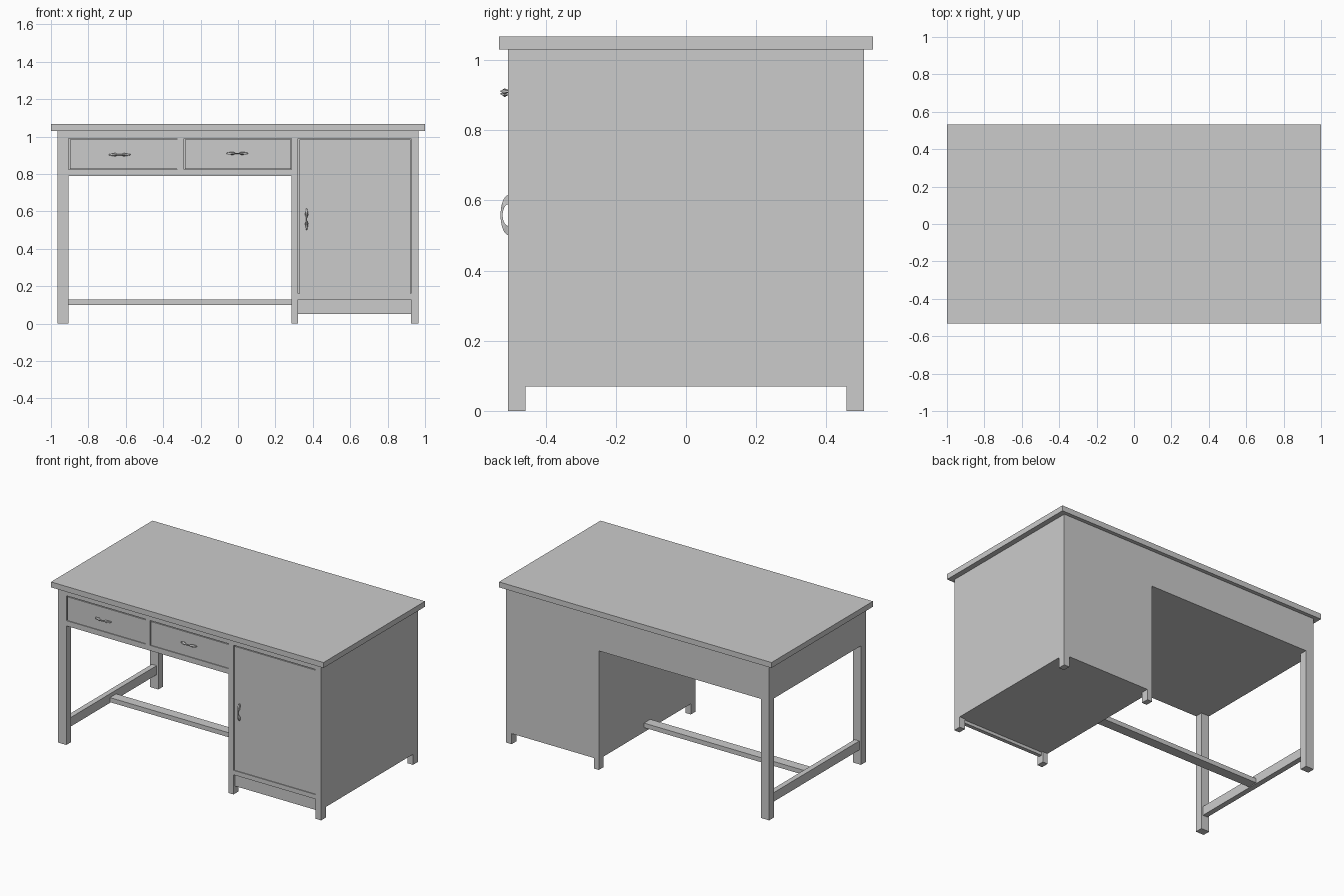
import bpy, bmesh, math
from mathutils import Matrix, Vector

cube = bpy.data.objects.get("Cube")
if cube:
    bpy.data.objects.remove(cube, do_unlink=True)

grey = bpy.data.materials.new("plain_grey")
grey.use_nodes = True
COLOUR = (0.6, 0.6, 0.6, 1)
grey.diffuse_color = COLOUR
grey.node_tree.nodes["Principled BSDF"].inputs["Base Color"].default_value = COLOUR


def add_object(name, bm):
    bmesh.ops.recalc_face_normals(bm, faces=bm.faces)
    mesh = bpy.data.meshes.new(name)
    bm.to_mesh(mesh)
    bm.free()
    mesh.materials.append(grey)
    obj = bpy.data.objects.new(name, mesh)
    bpy.context.collection.objects.link(obj)
    return obj


def box(name, x0, x1, y0, y1, z0, z1):
    bm = bmesh.new()
    size = Matrix.Diagonal((x1 - x0, y1 - y0, z1 - z0, 1))
    centre = Matrix.Translation(((x0 + x1) / 2, (y0 + y1) / 2, (z0 + z1) / 2))
    bmesh.ops.create_cube(bm, size=1, matrix=centre @ size)
    return add_object(name, bm)


F, B = -0.507, 0.507        # front and back planes of the body
L, R = -0.965, 0.965        # outer sides of the body
TOP = 1.03                  # underside of the desktop
IN = F + 0.027              # plane behind the front frame
KNEE_L, KNEE_R = -0.905, 0.285
DOOR_L, DOOR_R = 0.322, 0.925
APRON = 0.79

# Desktop and carcass
box("desktop", -1, 1, -0.532, 0.532, TOP, 1.066)
box("drawer_case", L, KNEE_R, IN, B, APRON, TOP)
box("cabinet_case", KNEE_R, R, IN, B, 0.07, TOP)

# Legs: full posts on the open side, short feet under the cabinet
for side, x0, x1, h in (("open", L, KNEE_L, APRON), ("inner", KNEE_R, DOOR_L, 0.07),
                        ("outer", DOOR_R, R, 0.07)):
    box(f"front_{side}_leg", x0, x1, F, F + 0.05, 0, h)
    box(f"back_{side}_leg", x0, x1, B - 0.05, B, 0, h)

# Front frame
box("open_stile", L, KNEE_L, F, IN, APRON, TOP)
box("inner_stile", KNEE_R, DOOR_L, F, IN, 0.07, TOP)
box("outer_stile", DOOR_R, R, F, IN, 0.07, TOP)
box("drawer_divider", -0.325, -0.29, F, IN, 0.825, 0.99)
box("drawer_top_rail", KNEE_L, KNEE_R, F, IN, 0.99, TOP)
box("drawer_bottom_rail", KNEE_L, KNEE_R, F, IN, APRON, 0.825)
box("door_top_rail", DOOR_L, DOOR_R, F, IN, 0.99, TOP)
box("door_bottom_rail", DOOR_L, DOOR_R, F, IN, 0.13, 0.16)
box("cabinet_plinth", DOOR_L, DOOR_R, F + 0.015, F + 0.04, 0.05, 0.13)

# Drawer fronts and door, with narrow gaps to the frame
for name, x0, x1, z0 in (("right_drawer", KNEE_L, -0.325, 0.825),
                         ("left_drawer", -0.29, KNEE_R, 0.825),
                         ("cabinet_door", DOOR_L, DOOR_R, 0.16)):
    box(name, x0 + 0.006, x1 - 0.002, F + 0.002, IN, z0 + 0.002, 0.984)

# Stretchers
box("side_stretcher", -0.952, -0.917, F + 0.05, B - 0.05, 0.095, 0.155)
box("long_stretcher", -0.917, KNEE_R, -0.033, 0.033, 0.10, 0.13)


def handle(name, x, z, upright):
    """Bow handle: a crescent swept along a half ellipse, wider near the feet."""
    bm = bmesh.new()
    steps, rings = 20, []
    for i in range(steps + 1):
        a = math.pi * i / steps
        s = abs(math.cos(a))
        half = 0.003 + 0.006 * math.exp(-((s - 0.75) / 0.22) ** 2)
        outer = Vector((0.057 * math.cos(a), -0.023 * math.sin(a)))
        inner = Vector((0.031 * math.cos(a), -0.017 * math.sin(a)))
        rings.append([bm.verts.new((p.x, p.y, h)) for p, h in
                      ((outer, -half * 0.6), (outer, half * 0.6), (inner, half), (inner, -half))])
    for r, q in zip(rings, rings[1:]):
        for k in range(4):
            bm.faces.new((r[k], r[(k + 1) % 4], q[(k + 1) % 4], q[k]))
    bm.faces.new(rings[0])
    bm.faces.new(rings[-1])
    if upright:
        bmesh.ops.rotate(bm, verts=bm.verts, matrix=Matrix.Rotation(math.pi / 2, 3, 'Y'))
    bmesh.ops.translate(bm, verts=bm.verts, vec=(x, F + 0.002, z))
    obj = add_object(name, bm)
    bpy.ops.object.select_all(action='DESELECT')
    obj.select_set(True)
    bpy.context.view_layer.objects.active = obj
    bpy.ops.object.shade_smooth_by_angle(angle=math.radians(35))


handle("right_drawer_handle", -0.633, 0.903, False)
handle("left_drawer_handle", -0.004, 0.91, False)
handle("door_handle", 0.367, 0.558, True)
